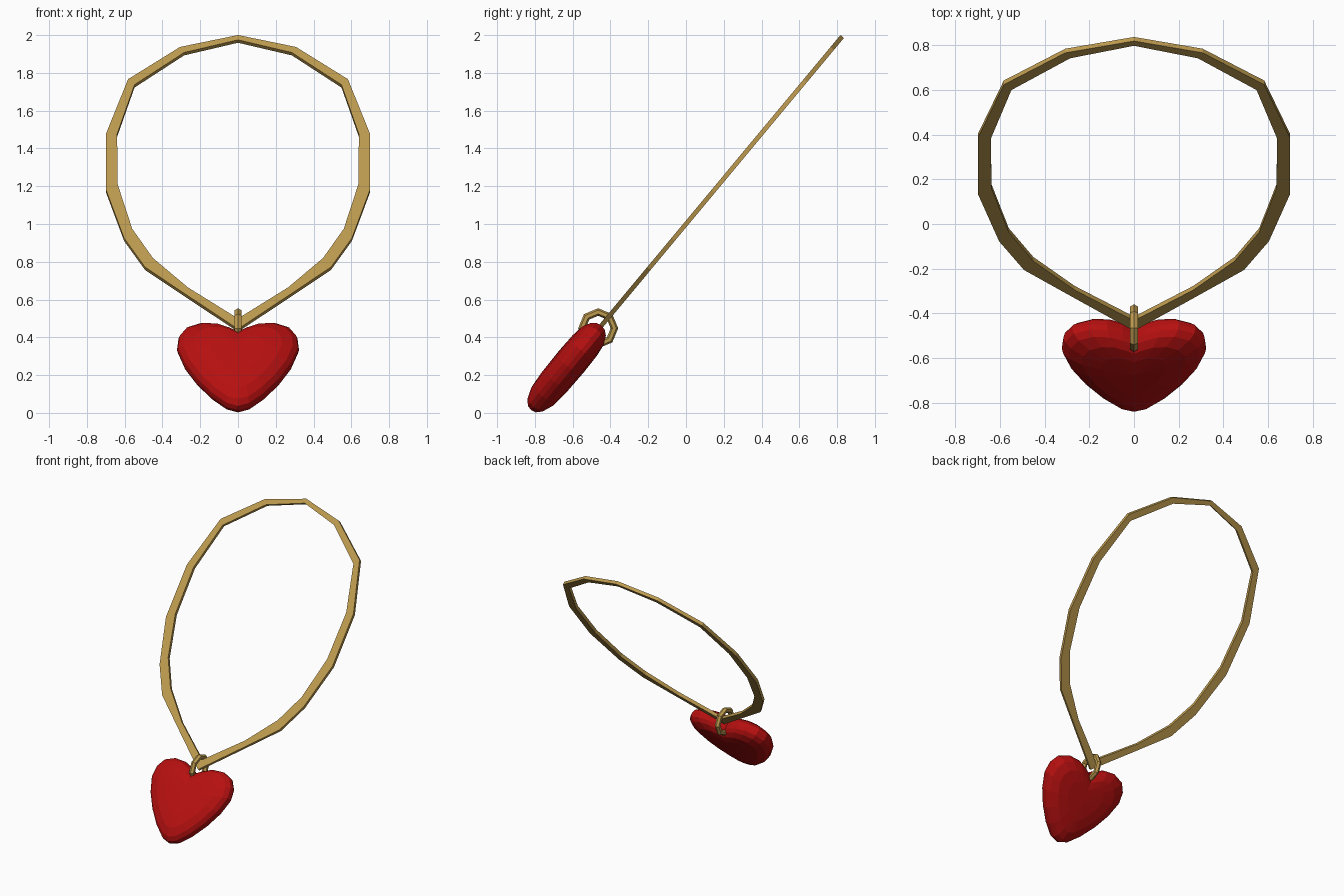
import bpy, bmesh, math
from mathutils import Matrix

cube = bpy.data.objects.get("Cube")
if cube:
    bpy.data.objects.remove(cube, do_unlink=True)


def make_material(name, color):
    mat = bpy.data.materials.new(name)
    mat.use_nodes = True
    mat.diffuse_color = color
    mat.node_tree.nodes["Principled BSDF"].inputs["Base Color"].default_value = color
    return mat


gold = make_material("gold", (0.51, 0.325, 0.078, 1))
red = make_material("red", (0.47, 0.005, 0.005, 1))

# The chain and heart lie in one plane that leans back
LEAN = Matrix.Translation((0, 0, 1)) @ Matrix.Rotation(math.radians(50.2), 4, "X")


def full_loop(half):
    """Close a right-hand half outline (ends on the centre line) by mirroring."""
    return half + [(-x, v) for x, v in half[-2:0:-1]]


def bridge(bm, a, b):
    n = len(a)
    for i in range(n):
        j = (i + 1) % n
        bm.faces.new((a[i], a[j], b[j], b[i]))


def finish(bm, name, mat):
    bmesh.ops.recalc_face_normals(bm, faces=bm.faces)
    mesh = bpy.data.meshes.new(name)
    bm.to_mesh(mesh)
    bm.free()
    mesh.materials.append(mat)
    obj = bpy.data.objects.new(name, mesh)
    obj.matrix_world = LEAN
    bpy.context.collection.objects.link(obj)
    return obj


# Chain: flat band between an outer and an inner teardrop outline
outer = full_loop([(0, 1.292), (.307, 1.21), (.582, .988), (.698, .615), (.698, .224),
                   (.603, -.107), (.492, -.307), (.27, -.5), (0, -.733)])
inner = full_loop([(0, 1.259), (.285, 1.172), (.548, .95), (.64, .61), (.637, .263),
                   (.56, -.043), (.45, -.245), (.265, -.447), (0, -.661)])
half_thick = 0.012
bm = bmesh.new()
loops = [[bm.verts.new((x, v, n)) for x, v in outline]
         for outline, n in ((outer, half_thick), (inner, half_thick),
                            (inner, -half_thick), (outer, -half_thick))]
for k in range(4):
    bridge(bm, loops[k], loops[(k + 1) % 4])
finish(bm, "chain", gold)

# Heart pendant: outline shrunk towards its centre in rounded layers
heart = full_loop([(0, -1.282), (.06, -1.262), (.14, -1.19), (.22, -1.09), (.285, -.98),
                   (.323, -.87), (.315, -.79), (.275, -.73), (.2, -.7), (.12, -.705),
                   (.05, -.735), (0, -.765)])
centre = -0.95
front = [(.084, .45), (.075, .72), (.052, .9), (.027, .98)]
layers = front + [(0, 1)] + [(-n, s) for n, s in reversed(front)]
bm = bmesh.new()
rings = [[bm.verts.new((x * s, centre + (v - centre) * s, n)) for x, v in heart]
         for n, s in layers]
for a, b in zip(rings, rings[1:]):
    bridge(bm, a, b)
for ring, n in ((rings[0], .087), (rings[-1], -.087)):
    tip = bm.verts.new((0, centre, n))
    for i in range(len(ring)):
        bm.faces.new((ring[i], ring[(i + 1) % len(ring)], tip))
finish(bm, "heart_pendant", red)

# Eight-sided ring that joins the heart to the chain
bpy.ops.mesh.primitive_torus_add(major_segments=8, minor_segments=6, major_radius=.086,
                                 minor_radius=.02, location=(0, -.465, .448),
                                 rotation=(0, math.pi / 2, 0))
link = bpy.context.object
link.name = "hanging_ring"
link.data.materials.append(gold)
